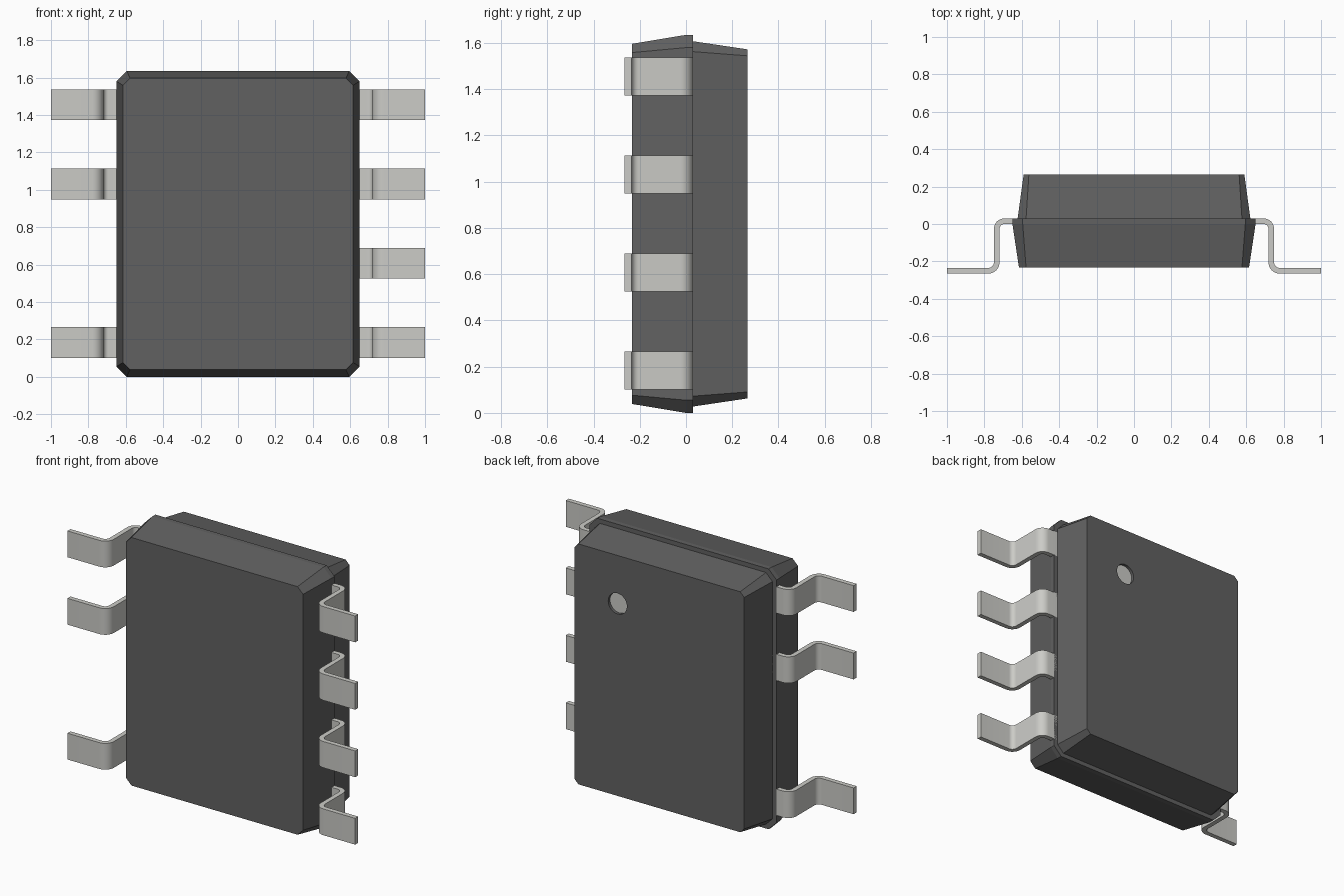
import bpy, bmesh, math

if "Cube" in bpy.data.objects:
    bpy.data.objects.remove(bpy.data.objects["Cube"])


def material(name, rgb):
    m = bpy.data.materials.new(name)
    m.diffuse_color = (*rgb, 1)
    m.use_nodes = True
    m.node_tree.nodes["Principled BSDF"].inputs["Base Color"].default_value = m.diffuse_color
    return m


DARK = material("dark_plastic", (0.12, 0.12, 0.12))
METAL = material("tin_metal", (0.6, 0.6, 0.57))
ZC = 0.8175  # mid height of the body


def finish(name, bm, mat):
    bmesh.ops.recalc_face_normals(bm, faces=bm.faces[:])
    mesh = bpy.data.meshes.new(name)
    bm.to_mesh(mesh)
    bm.free()
    mesh.materials.append(mat)
    ob = bpy.data.objects.new(name, mesh)
    bpy.context.collection.objects.link(ob)
    return ob


def octagon_loft(name, sections):
    """Skin chamfered rectangles given as (y, half width, half height, chamfer)."""
    bm = bmesh.new()
    rings = []
    for y, w, h, c in sections:
        pts = [(w, c - h), (w, h - c), (w - c, h), (c - w, h),
               (-w, h - c), (-w, c - h), (c - w, -h), (w - c, -h)]
        rings.append([bm.verts.new((x, y, ZC + z)) for x, z in pts])
    for a, b in zip(rings, rings[1:]):
        for i in range(8):
            j = (i + 1) % 8
            bm.faces.new((a[i], a[j], b[j], b[i]))
    bm.faces.new(rings[0])
    bm.faces.new(rings[-1])
    return finish(name, bm, DARK)


def disc(name, y0, y1, r, mat):
    bm = bmesh.new()
    ring = [bm.verts.new((0.29 + r * math.cos(t), y0, 1.27 + r * math.sin(t)))
            for t in (2 * math.pi * i / 32 for i in range(32))]
    face = bm.faces.new(ring)
    new = bmesh.ops.extrude_face_region(bm, geom=[face])["geom"]
    bmesh.ops.translate(bm, vec=(0, y1 - y0, 0),
                        verts=[v for v in new if isinstance(v, bmesh.types.BMVert)])
    return finish(name, bm, mat)


def arc(cx, cy, r, a0, a1, n=8):
    return [(cx + r * math.cos(math.radians(a0 + (a1 - a0) * i / n)),
             cy + r * math.sin(math.radians(a0 + (a1 - a0) * i / n))) for i in range(n + 1)]


def lead(name, side, zc, half=0.0825):
    # gull-wing profile: outer line from body to toe, then inner line back
    outer = [(0.6, 0.03)] + arc(0.693, -0.026, 0.056, 90, 0) \
        + arc(0.779, -0.205, 0.03, 180, 270) + [(1.0, -0.235)]
    inner = [(0.6, 0.0)] + arc(0.693, -0.026, 0.026, 90, 0) \
        + arc(0.779, -0.205, 0.06, 180, 270) + [(1.0, -0.265)]
    bm = bmesh.new()
    rows = [[[bm.verts.new((side * x, y, zc + dz)) for x, y in line]
             for line in (outer, inner)] for dz in (-half, half)]
    (lo, li), (ho, hi) = rows
    for a, b in ((lo, li), (ho, hi), (lo, ho), (li, hi)):
        for i in range(len(a) - 1):
            bm.faces.new((a[i], a[i + 1], b[i + 1], b[i]))
    for k in (0, -1):
        bm.faces.new((lo[k], li[k], hi[k], ho[k]))
    ob = finish(name, bm, METAL)
    bpy.context.view_layer.objects.active = ob
    ob.select_set(True)
    bpy.ops.object.shade_smooth_by_angle(angle=math.radians(30))
    ob.select_set(False)


# Two moulded halves of the package
octagon_loft("front_shell", [(-0.233, 0.615, 0.779, 0.038),
                             (0.0, 0.65, 0.8175, 0.055),
                             (0.03, 0.65, 0.8175, 0.055)])
back = octagon_loft("back_shell", [(0.03, 0.622, 0.79, 0.045),
                                   (0.265, 0.59, 0.755, 0.028)])

# Shallow round orientation mark
cutter = disc("mark_cutter", 0.245, 0.3, 0.065, DARK)
cutter.hide_render = True
cutter.hide_viewport = True
cut = back.modifiers.new("mark_recess", 'BOOLEAN')
cut.operation = 'DIFFERENCE'
cut.solver = 'EXACT'
cut.object = cutter
disc("orientation_mark", 0.235, 0.247, 0.065, METAL)

# Leads: four on the right, one missing on the left
for i in range(4):
    z = 0.184 + 0.4235 * i
    lead(f"right_lead_{i + 1}", 1, z)
    if i != 1:
        lead(f"left_lead_{i + 1}", -1, z)
